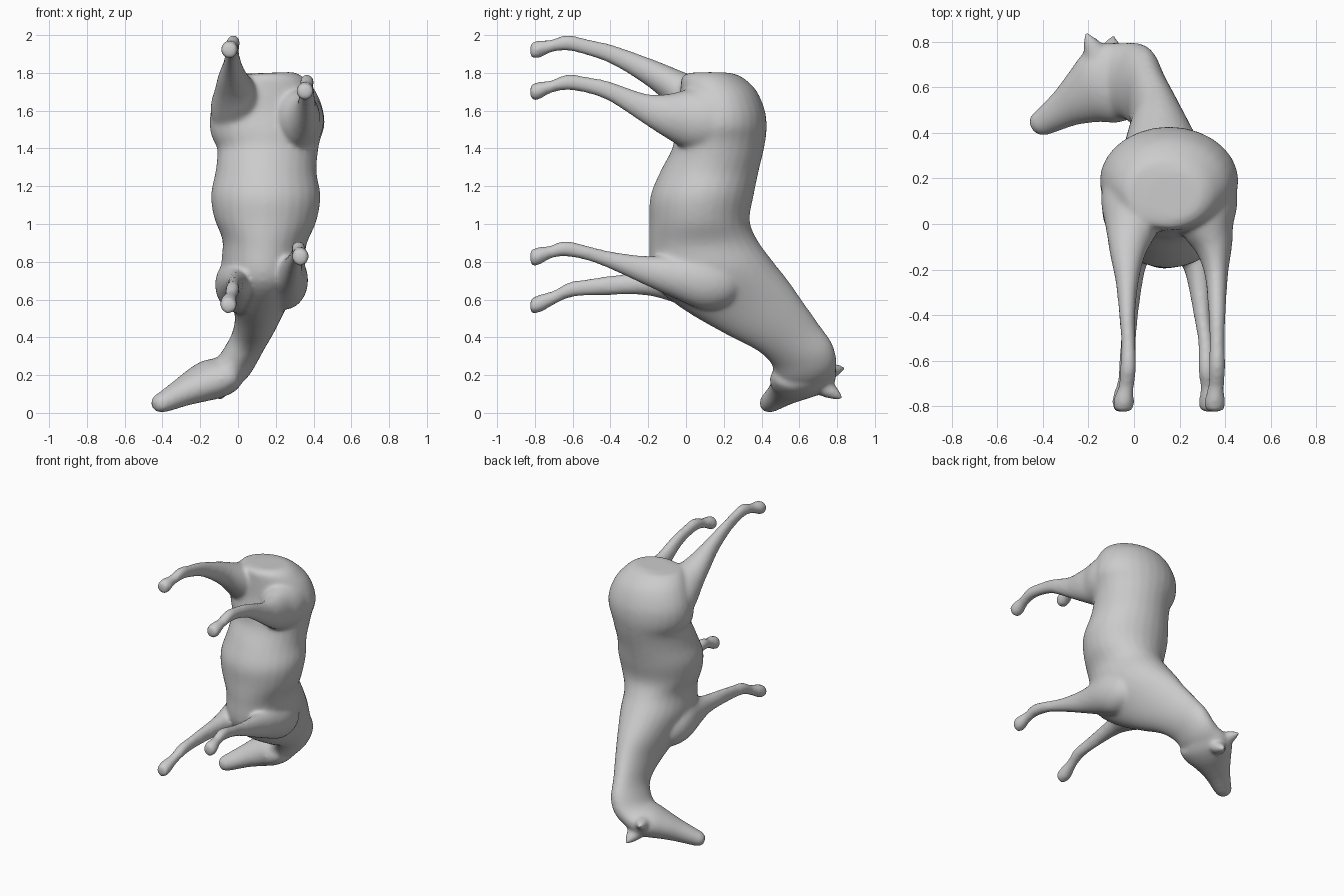
import bpy, bmesh, math
from mathutils import Vector

SIDES = 28
STEPS = 4
bm = bmesh.new()


def spline(a, b, c, d, t):
    """Smooth curve from b to c."""
    return b + (c - a) * (t / 2) + (a * 2 - b * 5 + c * 4 - d) * (t * t / 2) \
        + (b * 3 - a - c * 3 + d) * (t ** 3 / 2)


def loft(rings):
    """Skin smoothly blended elliptical rings: (centre, sagittal half-axis, lateral radius)."""
    keys = [(Vector(c), Vector(s), r) for c, s, r in rings]
    keys = [keys[0]] + keys + [keys[-1]]
    fine = []
    for i in range(1, len(keys) - 2):
        for s in range(STEPS):
            fine.append([spline(*(keys[i + j][n] for j in (-1, 0, 1, 2)), s / STEPS)
                         for n in range(3)])
    fine.append(list(keys[-1]))
    loops = []
    for i, (c, u, lat) in enumerate(fine):
        t = fine[min(i + 1, len(fine) - 1)][0] - fine[max(i - 1, 0)][0]
        v = t.cross(u).normalized() * lat
        loops.append([bm.verts.new(c + u * math.cos(a) + v * math.sin(a))
                      for a in (2 * math.pi * k / SIDES for k in range(SIDES))])
    for a, b in zip(loops, loops[1:]):
        for k in range(SIDES):
            n = (k + 1) % SIDES
            bm.faces.new((a[k], a[n], b[n], b[k]))
    bm.faces.new(loops[0][::-1])
    bm.faces.new(loops[-1])


def limb(points):
    """Round tube along -y: (x, y, z, radius across x, radius across z)."""
    loft([((x, y, z), (0, 0, rz), rx) for x, y, z, rx, rz in points])


# Rump, barrel, chest and the neck curling to the side
loft([
    ((.16, .125, 1.80), (0, .10, 0), .12),
    ((.16, .135, 1.782), (0, .155, 0), .19),
    ((.157, .17, 1.71), (0, .20, 0), .255),
    ((.155, .19, 1.60), (0, .228, 0), .298),
    ((.154, .185, 1.50), (0, .242, 0), .302),
    ((.157, .17, 1.40), (0, .243, 0), .268),
    ((.15, .125, 1.28), (0, .26, 0), .267),
    ((.147, .085, 1.15), (0, .273, 0), .29),
    ((.145, .072, 1.02), (0, .265, 0), .27),
    ((.14, .09, .90), (0, .285, .02), .222),
    ((.13, .135, .755), (0, .315, .06), .218),
    ((.115, .26, .625), (0, .285, .07), .168),
    ((.10, .405, .51), (0, .21, .085), .12),
    ((.065, .535, .405), (0, .165, .07), .096),
    ((.02, .612, .315), (.03, .162, .05), .095),
    ((-.03, .63, .24), (.03, .168, .03), .095),
    ((-.09, .635, .20), (-.02, .155, .0), .09),
])

# Head from the jaw to the muzzle
loft([
    ((-.03, .63, .22), (-.02, .165, .02), .085),
    ((-.08, .625, .195), (-.05, .17, .01), .10),
    ((-.145, .602, .175), (-.07, .158, .01), .105),
    ((-.215, .56, .145), (-.07, .11, .01), .092),
    ((-.30, .51, .105), (-.05, .073, .01), .073),
    ((-.385, .455, .062), (-.037, .052, .01), .057),
    ((-.425, .432, .045), (-.03, .042, .01), .047),
    ((-.447, .42, .038), (-.015, .02, .005), .025),
])

# Ears
for base, tip in (((-.16, .745, .215), (-.208, .845, .24)),
                  ((-.11, .74, .13), (-.09, .83, .075))):
    b, t = Vector(base), Vector(tip)
    loft([(b, (.06, 0, 0), .05), (b.lerp(t, .55), (.038, 0, 0), .032), (t, (.007, 0, 0), .006)])

# Hind legs
limb([(.02, .24, 1.58, .12, .12), (.0, .12, 1.60, .145, .16), (-.01, 0, 1.665, .122, .135),
      (-.028, -.12, 1.755, .082, .095),
      (-.03, -.25, 1.83, .052, .07), (-.03, -.40, 1.90, .036, .052), (-.025, -.52, 1.935, .032, .044),
      (-.025, -.63, 1.96, .036, .042), (-.035, -.72, 1.94, .035, .034),
      (-.045, -.78, 1.925, .047, .048), (-.045, -.825, 1.918, .04, .04)])
limb([(.29, .24, 1.55, .12, .13), (.31, .12, 1.55, .145, .17), (.322, 0, 1.555, .122, .155),
      (.35, -.10, 1.57, .084, .118),
      (.362, -.22, 1.61, .052, .082), (.365, -.40, 1.70, .038, .054), (.365, -.52, 1.735, .034, .044),
      (.365, -.63, 1.75, .037, .042), (.36, -.72, 1.725, .036, .034),
      (.355, -.78, 1.705, .047, .048), (.355, -.825, 1.698, .04, .04)])

# Front legs with their shoulders
limb([(.21, .28, .68, .06, .07), (.235, .20, .685, .11, .125), (.252, .08, .70, .12, .15),
      (.268, -.08, .725, .09, .11), (.285, -.22, .755, .058, .077),
      (.30, -.40, .808, .038, .048), (.315, -.52, .845, .034, .04), (.32, -.64, .87, .037, .042),
      (.325, -.72, .85, .034, .035), (.33, -.78, .83, .046, .049), (.33, -.825, .822, .04, .042)])
limb([(.04, .28, .64, .06, .07), (.015, .20, .655, .11, .125), (0, .08, .68, .122, .145),
      (-.005, -.08, .685, .088, .095), (-.012, -.22, .685, .057, .062),
      (-.02, -.40, .675, .038, .052), (-.025, -.52, .665, .034, .044), (-.03, -.62, .65, .037, .042),
      (-.04, -.70, .61, .034, .038), (-.05, -.77, .58, .046, .048), (-.05, -.825, .565, .04, .04)])

bmesh.ops.recalc_face_normals(bm, faces=bm.faces)
mesh = bpy.data.meshes.new("horse_body")
bm.to_mesh(mesh)
bm.free()
horse = bpy.data.objects.new("horse_body", mesh)
bpy.context.collection.objects.link(horse)

# Fuse all the volumes into one soft skin
fuse = horse.modifiers.new("fuse", 'REMESH')
fuse.mode = 'VOXEL'
fuse.voxel_size = 0.012
fuse.use_smooth_shade = True
soften = horse.modifiers.new("soften", 'SMOOTH')
soften.factor = 0.5
soften.iterations = 14

grey = bpy.data.materials.new("plain grey")
grey.diffuse_color = (.6, .6, .6, 1)
mesh.materials.append(grey)
